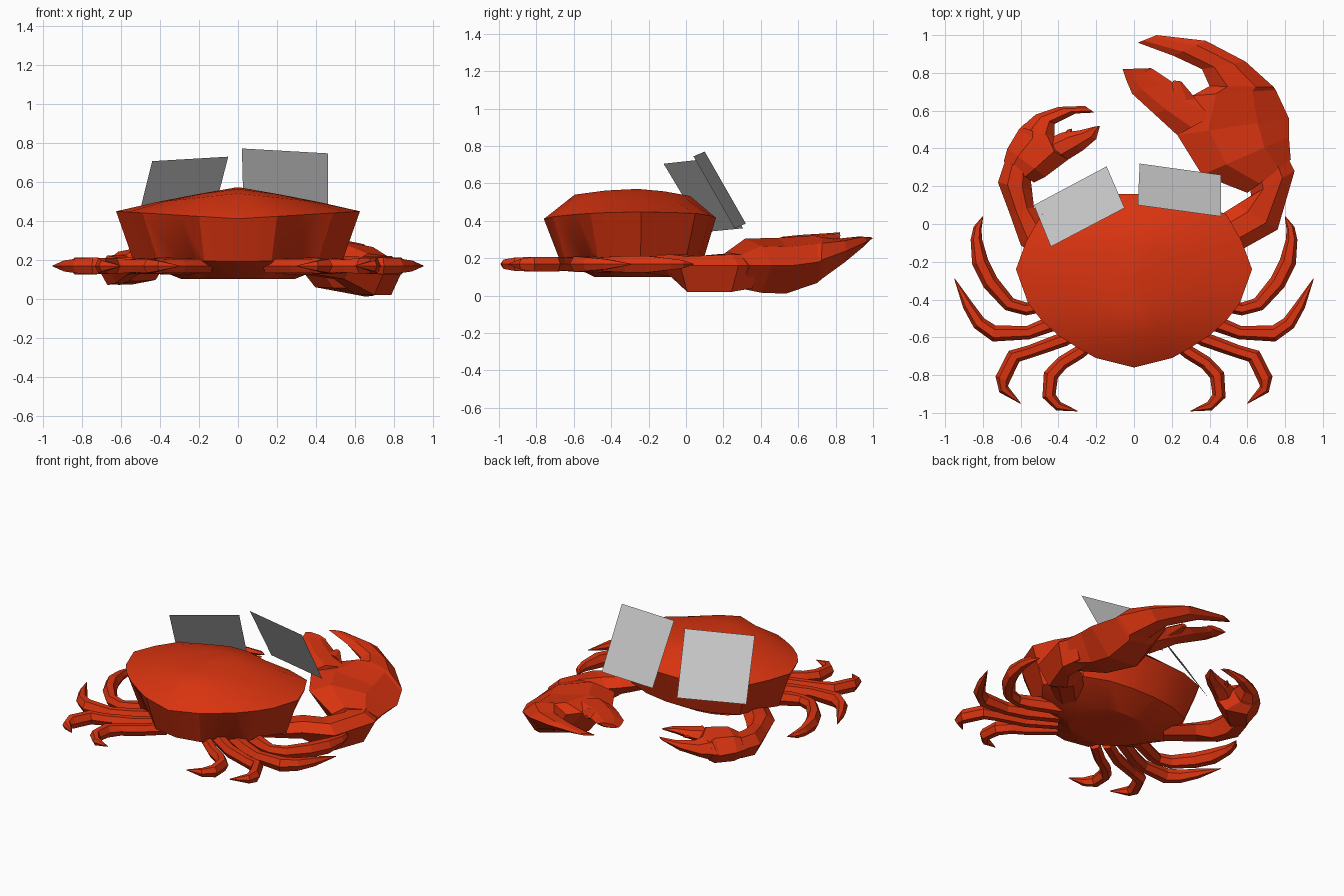
import bpy, bmesh, math
from mathutils import Vector


def colour(name, rgb):
    m = bpy.data.materials.new(name)
    m.diffuse_color = (*rgb, 1)
    return m


RED = colour("shell red", (0.70, 0.034, 0.005))
GREY = colour("plate grey", (0.60, 0.60, 0.60))


def make(name, rings, mat, smooth=None):
    """Skin a row of closed rings and cap both ends."""
    bm = bmesh.new()
    rows = [[bm.verts.new(p) for p in r] for r in rings]
    n = len(rows[0])
    for a, b in zip(rows, rows[1:]):
        for i in range(n):
            j = (i + 1) % n
            bm.faces.new((a[i], a[j], b[j], b[i]))
    bm.faces.new(rows[0])
    bm.faces.new(rows[-1][::-1])
    bmesh.ops.remove_doubles(bm, verts=bm.verts, dist=0.0005)
    bmesh.ops.recalc_face_normals(bm, faces=bm.faces)
    me = bpy.data.meshes.new(name)
    bm.to_mesh(me)
    bm.free()
    me.materials.append(mat)
    ob = bpy.data.objects.new(name, me)
    bpy.context.collection.objects.link(ob)
    if smooth:
        bpy.context.view_layer.objects.active = ob
        ob.select_set(True)
        bpy.ops.object.shade_smooth_by_angle(angle=math.radians(smooth))
        ob.select_set(False)
    return ob


# shell: half outline of the rim (x, y, lower scale), mirrored, then stacked;
# the lower scale folds the skirt inward above the legs
half = [(0, -0.76, .83), (0.20, -0.71, .86), (0.30, -0.655, .72), (0.40, -0.59, .74),
        (0.49, -0.51, .84), (0.56, -0.42, .77), (0.625, -0.24, .86), (0.57, -0.09, .80),
        (0.49, 0.05, .84), (0.30, 0.13, .84), (0.10, 0.16, .84)]
rim = half + [(-x, y, s) for x, y, s in reversed(half[1:])]
CY = -0.26


def shell_ring(scale, z_mid, z_side, fold=False):
    ring = []
    for x, y, s in rim:
        k = s * scale if fold else scale
        ring.append((x * k, CY + (y - CY) * k, z_mid + (z_side - z_mid) * abs(x) / 0.625))
    return ring


make("shell", [shell_ring(0.02, 0.57, 0.57), shell_ring(0.34, 0.562, 0.535),
               shell_ring(0.67, 0.54, 0.495), shell_ring(1.0, 0.41, 0.448),
               shell_ring(1.0, 0.19, 0.20, True), shell_ring(0.46, 0.10, 0.10)], RED, 28)


# walking legs: tapered tubes along flat paths of (x, y, half width)
def tube(name, path, side, z=0.168):
    rings = []
    for i, (x, y, r) in enumerate(path):
        a, b = path[max(i - 1, 0)], path[min(i + 1, len(path) - 1)]
        t = Vector((b[0] - a[0], b[1] - a[1], 0)).normalized()
        across = Vector((-t.y, t.x, 0))
        ring = []
        for k in range(6):
            ang = k * math.pi / 3
            p = Vector((x, y, z)) + across * r * math.cos(ang)
            p.z += r * 1.15 * math.sin(ang)
            ring.append((p.x * side, p.y, p.z))
        rings.append(ring)
    make(name, rings, RED)


legs = [
    [(0.30, -0.34, .045), (0.50, -0.43, .040), (0.57, -0.45, .034), (0.66, -0.425, .038),
     (0.76, -0.31, .044), (0.815, -0.20, .044), (0.835, -0.08, .030), (0.828, -0.02, .022),
     (0.80, 0.04, .002)],
    [(0.25, -0.42, .045), (0.43, -0.525, .042), (0.56, -0.575, .036), (0.74, -0.58, .043),
     (0.82, -0.525, .037), (0.88, -0.43, .028), (0.95, -0.29, .002)],
    [(0.20, -0.50, .04), (0.37, -0.61, .038), (0.55, -0.675, .034), (0.635, -0.70, .040),
     (0.695, -0.82, .040), (0.69, -0.875, .028), (0.60, -0.95, .002)],
    [(0.15, -0.56, .035), (0.29, -0.68, .036), (0.38, -0.735, .036), (0.44, -0.80, .040),
     (0.45, -0.91, .036), (0.40, -0.965, .025), (0.30, -0.99, .002)],
]
for n, path in enumerate(legs, 1):
    for side, word in ((1, "right"), (-1, "left")):
        tube(f"{word}_leg_{n}", path, side)


# claws: faceted lofts, each section = inner x y z, outer x y z, rise, optional drop
def loft(name, sections):
    rings = []
    for xi, yi, zi, xo, yo, zo, rise, *drop in sections:
        a, b = Vector((xi, yi, zi)), Vector((xo, yo, zo))
        up = Vector((0, 0, rise))
        down = Vector((0, 0, drop[0] if drop else rise))
        c, d = a.lerp(b, 0.28), a.lerp(b, 0.72)
        rings.append([a, c + up, d + up, b, d - down, c - down])
    make(name, rings, RED)


# large claw
loft("large_arm", [
    (0.28, -0.15, .17, 0.40, -0.30, .17, .04), (0.46, 0.05, .17, 0.58, -0.13, .17, .05, .07),
    (0.54, 0.10, .16, 0.76, -0.03, .16, .05, .14), (0.62, 0.15, .16, 0.85, 0.28, .16, .06, .14),
    (0.60, 0.30, .16, 0.80, 0.38, .16, .06, .12)])
loft("large_palm", [
    (0.60, 0.165, .19, 0.83, 0.34, .16, .05, .13), (0.36, 0.26, .25, 0.82, 0.46, .16, .08, .17),
    (0.23, 0.47, .27, 0.82, 0.56, .16, .07, .18), (0.31, 0.68, .28, 0.75, 0.71, .18, .07, .14)])
loft("large_upper_finger", [
    (0.31, 0.68, .28, 0.75, 0.71, .18, .07, .14), (0.40, 0.73, .26, 0.74, 0.725, .19, .07, .12),
    (0.36, 0.82, .27, 0.59, 0.86, .24, .045, .07), (0.21, 0.89, .29, 0.38, 0.97, .29, .025, .03),
    (0.02, 0.96, .31, 0.12, 1.0, .305, .006)])
loft("large_lower_finger", [
    (0.23, 0.47, .27, 0.50, 0.62, .25, .05, .09), (0.11, 0.58, .30, 0.31, 0.68, .28, .03, .04),
    (-0.01, 0.69, .315, 0.19, 0.76, .30, .02), (-0.04, 0.76, .32, 0.10, 0.82, .31, .018),
    (-0.06, 0.82, .33, 0.09, 0.825, .32, .012)])
loft("large_tooth", [
    (0.15, 0.66, .29, 0.33, 0.66, .28, .03), (0.21, 0.76, .30, 0.25, 0.755, .30, .01)])

# small claw
loft("small_arm", [
    (-0.34, -0.12, .17, -0.45, -0.25, .17, .035), (-0.48, 0.03, .17, -0.60, -0.11, .17, .045),
    (-0.53, 0.09, .165, -0.66, 0.06, .16, .05, .08), (-0.54, 0.18, .165, -0.72, 0.22, .16, .06, .09),
    (-0.55, 0.26, .17, -0.68, 0.34, .16, .06, .08)])
loft("small_palm", [
    (-0.53, 0.22, .18, -0.69, 0.33, .16, .05, .08), (-0.47, 0.25, .20, -0.67, 0.40, .16, .07, .10),
    (-0.35, 0.34, .21, -0.61, 0.50, .16, .07, .10), (-0.42, 0.46, .21, -0.58, 0.53, .17, .055, .07)])
loft("small_upper_finger", [
    (-0.42, 0.46, .21, -0.60, 0.51, .17, .055, .07), (-0.42, 0.53, .21, -0.52, 0.58, .18, .04),
    (-0.31, 0.585, .21, -0.40, 0.62, .20, .025), (-0.21, 0.59, .22, -0.26, 0.625, .22, .005)])
loft("small_lower_finger", [
    (-0.35, 0.34, .21, -0.48, 0.44, .20, .05), (-0.27, 0.39, .22, -0.38, 0.485, .22, .03),
    (-0.20, 0.45, .23, -0.29, 0.495, .23, .018), (-0.18, 0.52, .24, -0.21, 0.515, .24, .006)])
loft("small_tooth", [
    (-0.32, 0.44, .22, -0.42, 0.44, .21, .02), (-0.33, 0.505, .22, -0.35, 0.50, .22, .006)])


# two thin tilted plates at the face
def plate(name, corners):
    me = bpy.data.meshes.new(name)
    me.from_pydata(corners, [], [(0, 1, 2, 3)])
    me.materials.append(GREY)
    bpy.context.collection.objects.link(bpy.data.objects.new(name, me))


plate("right_plate", [(0.02, 0.10, .77), (0.46, 0.04, .745), (0.46, 0.26, .36), (0.03, 0.32, .385)])
plate("left_plate", [(-0.44, -0.12, .705), (-0.05, 0.085, .728), (-0.145, 0.305, .36), (-0.53, 0.10, .34)])
